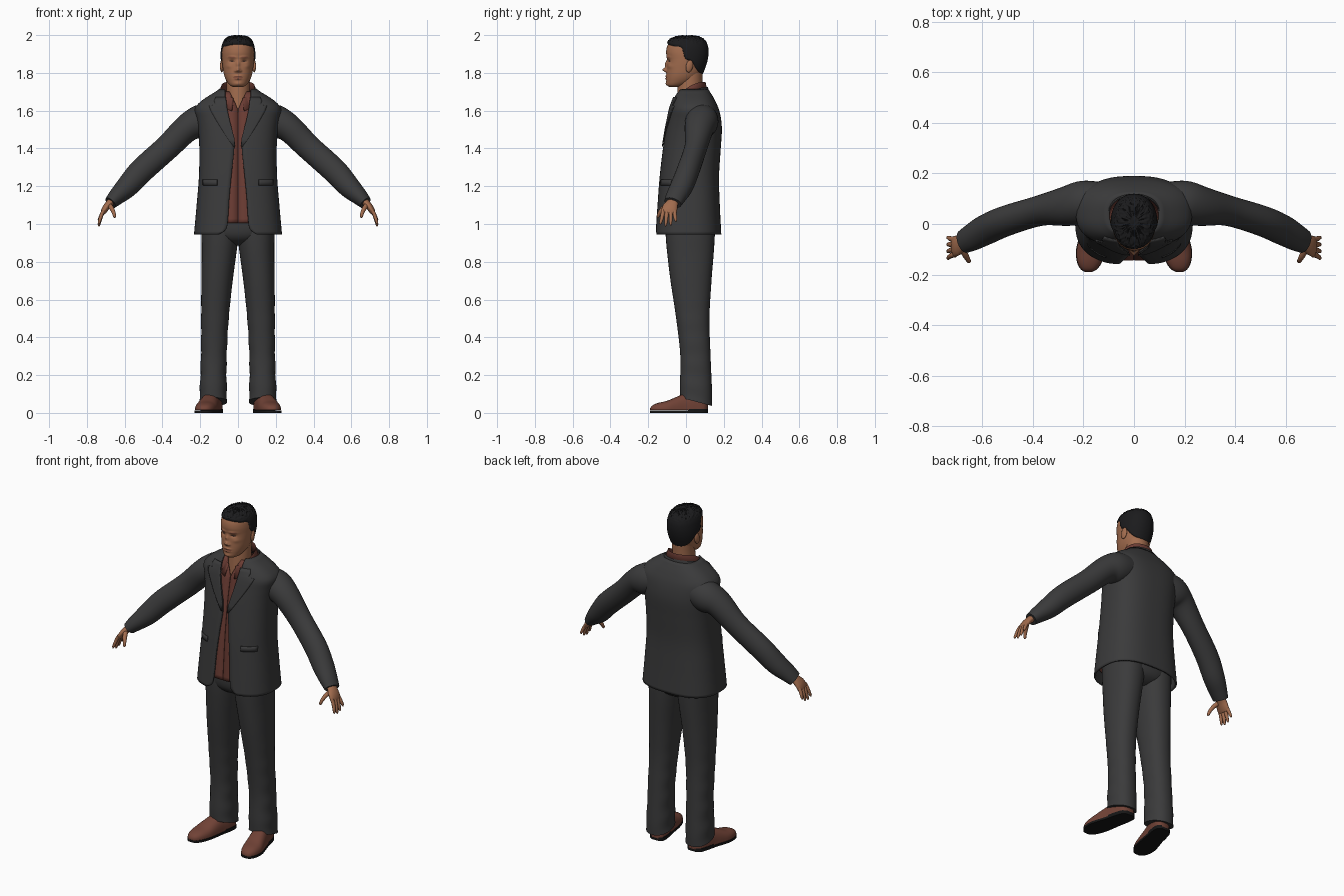
import bpy, bmesh, math, random
from mathutils import Vector, Matrix

if "Cube" in bpy.data.objects:
    bpy.data.objects.remove(bpy.data.objects["Cube"])

random.seed(4)


def material(name, rgb):
    m = bpy.data.materials.new(name)
    m.diffuse_color = (*rgb, 1)
    m.use_nodes = True
    m.node_tree.nodes["Principled BSDF"].inputs["Base Color"].default_value = m.diffuse_color
    return m


SUIT = material("charcoal cloth", (.043, .043, .044))
SHIRT = material("rust shirt", (.15, .046, .034))
SKIN = material("skin", (.36, .150, .076))
LIP = material("lip and brow", (.24, .085, .05))
EYE = material("eye dark", (.05, .025, .018))
HAIR = material("black hair", (.011, .011, .012))
SHOE = material("brown leather", (.165, .055, .037))
SOLE = material("black sole", (.008, .008, .008))


def curve(tab, t):
    """Smooth interpolation of rows (t, a, b, ...)."""
    t = min(max(t, tab[0][0]), tab[-1][0])
    i = 0
    while i < len(tab) - 2 and t > tab[i + 1][0]:
        i += 1
    p, q = tab[i], tab[i + 1]
    o, r = tab[max(i - 1, 0)], tab[min(i + 2, len(tab) - 1)]
    h = q[0] - p[0]
    s = (t - p[0]) / h
    out = []
    for k in range(1, len(p)):
        m0 = (q[k] - o[k]) / (q[0] - o[0]) * h
        m1 = (r[k] - p[k]) / (r[0] - p[0]) * h
        out.append((2*s**3 - 3*s*s + 1) * p[k] + (s**3 - 2*s*s + s) * m0
                   + (3*s*s - 2*s**3) * q[k] + (s**3 - s*s) * m1)
    return out


def finish(name, bm, mats, mirror=False, thick=0, angle=50):
    bmesh.ops.recalc_face_normals(bm, faces=bm.faces)
    me = bpy.data.meshes.new(name)
    bm.to_mesh(me)
    bm.free()
    for m in mats:
        me.materials.append(m)
    me.polygons.foreach_set("use_smooth", [True] * len(me.polygons))
    me.set_sharp_from_angle(angle=math.radians(angle))
    ob = bpy.data.objects.new(name, me)
    bpy.context.collection.objects.link(ob)
    if thick:
        mod = ob.modifiers.new("thickness", "SOLIDIFY")
        mod.thickness, mod.offset = thick, 0
    if mirror:
        ob.modifiers.new("mirror", "MIRROR").use_clip = False
    return ob


def grid(rings, closed=True, cap=True):
    bm = bmesh.new()
    vs = [[bm.verts.new(p) for p in r] for r in rings]
    n = len(rings[0])
    for a, b in zip(vs, vs[1:]):
        for j in range(n if closed else n - 1):
            k = (j + 1) % n
            bm.faces.new((a[j], a[k], b[k], b[j]))
    if closed and cap:
        bm.faces.new(vs[0])
        bm.faces.new(vs[-1])
    return bm


def spow(v, p):
    return math.copysign(abs(v) ** p, v)


def level(z, w, yf, yb, cx=0, n=48, p=1.0, gap=0):
    """Horizontal rounded ring, optionally open at the front by +-gap."""
    a0 = math.asin(min(1, gap / w) ** (1 / p)) if gap else 0
    pts = []
    for i in range(n):
        a = a0 + (2 * math.pi - 2 * a0) * i / (n - 1 if gap else n)
        pts.append(Vector((cx + w * spow(math.sin(a), p),
                           (yf + yb) / 2 - (yb - yf) / 2 * spow(math.cos(a), p), z)))
    return pts


def steps(a, b, n):
    return [a + (b - a) * i / n for i in range(n + 1)]


def tube(path, n=20):
    """Rings across a path of (x, y, z, thickness radius, y radius)."""
    c = [Vector(p[:3]) for p in path]
    rings = []
    for i, p in enumerate(path):
        t = (c[min(i + 1, len(c) - 1)] - c[max(i - 1, 0)]).normalized()
        v = (Vector((0, 1, 0)) - t * t.y).normalized()
        u = t.cross(v)
        rings.append([c[i] + u * p[3] * math.cos(a) + v * p[4] * math.sin(a)
                      for a in (2 * math.pi * k / n for k in range(n))])
    return grid(rings)


# Jacket body: z, half width, front, back; and half width of the opening
COAT = [(.945, .228, -.158, .182), (1.1, .214, -.147, .174), (1.25, .202, -.135, .17),
        (1.4, .2, -.117, .179), (1.5, .206, -.102, .185), (1.56, .216, -.09, .18),
        (1.61, .224, -.08, .168), (1.64, .2, -.07, .155), (1.67, .16, -.06, .14),
        (1.69, .125, -.05, .127), (1.71, .098, -.038, .115)]
OPEN = [(.945, .1), (.965, .068), (1.0, .056), (1.15, .045), (1.3, .03), (1.4, .02),
        (1.45, .022), (1.5, .035), (1.58, .055), (1.65, .066), (1.71, .068)]
P = .76
finish("jacket_body", grid([level(z, *curve(COAT, z), n=72, p=P, gap=curve(OPEN, z)[0])
                            for z in steps(.945, 1.71, 50)], closed=False), [SUIT], thick=.01)


def coat_y(z, x):
    w, yf, yb = curve(COAT, z)
    s = min(.98, abs(x) / w) ** (1 / P)
    return (yf + yb) / 2 - (yb - yf) / 2 * (1 - s * s) ** (P / 2)


def patch(name, rows, off, thick):
    """Cloth panel lying on the jacket front, rows of (z, x0, x1)."""
    bm = grid([[(x, coat_y(z, x) - off, z) for x in steps(x0, x1, 8)] for z, x0, x1 in rows],
              closed=False)
    finish(name, bm, [SUIT], mirror=True, thick=thick, angle=35)


LAPEL = [(1.41, .005), (1.45, .03), (1.5, .05), (1.55, .068), (1.6, .085), (1.625, .09),
         (1.63, .055), (1.65, .06), (1.67, .05)]
rows = [(z, curve(OPEN, z)[0] - .004, curve(OPEN, z)[0] + w) for z, w in LAPEL]
patch("lapels", rows, .009, .006)
patch("pocket_flaps", [(z, .11, .185) for z in (1.205, 1.22, 1.235)], .007, .005)

# Sleeves
ARM = [(.12, .085, 1.56, .08, .08), (.2, .083, 1.54, .09, .088), (.27, .07, 1.507, .074, .078),
       (.375, .052, 1.405, .067, .06), (.508, .012, 1.285, .066, .06),
       (.585, -.022, 1.2, .059, .06), (.64, -.052, 1.147, .046, .054),
       (.675, -.07, 1.112, .035, .047)]
ARM_T = [(i, *r) for i, r in enumerate(ARM)]
finish("sleeves", tube([curve(ARM_T, t) for t in steps(0, 7, 35)], 32), [SUIT], mirror=True)


def collar(name, mat, w, yf, yb, top, bottom, flare, end):
    """Folded collar; top and bottom are (back, front) heights."""
    yc, d = (yf + yb) / 2, (yb - yf) / 2
    rings = []
    for part in range(3):
        ring = []
        for a in steps(-end, end, 40):
            k = (1 - math.cos(a)) / 2
            f = (.97, 1, flare[0] + flare[1] * k)[part]
            h = top if part == 1 else bottom
            ring.append((w * f * math.sin(a), yc + d * f * math.cos(a),
                         h[0] + (h[1] - h[0]) * k * k))
        rings.append(ring)
    finish(name, grid(rings, closed=False), [mat], thick=.006, angle=40)


collar("jacket_collar", SUIT, .105, -.058, .116, (1.722, 1.635), (1.68, 1.6), (1.12, .25), 2.3)
collar("shirt_collar", SHIRT, .088, -.058, .103, (1.75, 1.66), (1.7, 1.595), (1.1, .24), 2.87)

# Shirt with a small open neck
VEE = [(1.0, .001), (1.6, .001), (1.65, .02), (1.7, .045)]
rings = []
for z in steps(1.005, 1.7, 30):
    w, yf, yb = curve(COAT, z)
    rings.append(level(z, w - .016, yf + .011, yb - .016, n=60, p=P,
                       gap=max(.001, curve(VEE, z)[0])))
finish("shirt", grid(rings, closed=False), [SHIRT], thick=.003)

# Trousers: z, half width, front, back, centre x
LEG = [(.06, .074, -.03, .137, .131), (.12, .071, -.032, .138, .131), (.3, .068, -.03, .13, .128),
       (.5, .073, -.052, .124, .122), (.7, .083, -.082, .135, .111), (.85, .092, -.1, .147, .1),
       (.93, .097, -.107, .152, .096), (1.02, .097, -.11, .155, .095)]
rings = []
for z in steps(.06, 1.02, 48):
    w, yf, yb, cx = curve(LEG, z)
    w += .0025 * math.sin(z * 55) * max(0, 1 - z / .7)
    ring = level(z, w, yf, yb, cx, n=36, p=.9)
    for v in ring:  # hem drops towards the heel
        v.z -= (v.y - .05) * .33 * max(0, 1 - z / .3)
    rings.append(ring)
finish("trouser_legs", grid(rings), [SUIT], mirror=True)
HIP = [(.885, .05, -.03, .09), (.91, .13, -.085, .135), (.95, .18, -.112, .155), (1.03, .187, -.118, .158)]
finish("trouser_seat", grid([level(z, *curve(HIP, z), p=.85) for z in steps(.885, 1.03, 12)]), [SUIT])

# Shoes: y, centre x, half width, height
FOOT = [(-.19, .18, .012, .024), (-.18, .179, .03, .038), (-.15, .176, .048, .052),
        (-.1, .169, .058, .064), (-.05, .158, .056, .085), (0, .146, .052, .104),
        (.05, .135, .051, .11), (.1, .126, .043, .085), (.117, .123, .022, .05)]
upper, sole = [], []
for y in steps(-.19, .117, 40):
    cx, w, h = curve(FOOT, y)
    upper.append([(cx + w * spow(math.cos(a), .8), y, .014 + (h - .014) * math.sin(a) ** .8)
                  for a in (math.pi * i / 18 * .99999 for i in range(19))])
    s = w + .002
    top = .013 + (.008 if y > .01 else 0)
    sole.append([(cx - s, y, 0), (cx + s, y, 0), (cx + s, y, top), (cx - s, y, top)])
finish("shoe_uppers", grid(upper), [SHOE], mirror=True)
finish("shoe_soles", grid(sole), [SOLE], mirror=True)

# Hands
finish("palms", tube([(.655, -.06, 1.13, .022, .03), (.68, -.073, 1.11, .02, .032),
                      (.697, -.084, 1.09, .018, .04), (.711, -.09, 1.067, .016, .042),
                      (.717, -.092, 1.052, .008, .036)]), [SKIN], mirror=True)
for i, (name, tip) in enumerate((("index", .998), ("middle", .988), ("ring", .993), ("little", 1.012))):
    y, yt = -.123 + .021 * i, -.135 + .027 * i
    path = [(.709, y, 1.075, .009, .01), (.72, y, 1.055, .01, .011),
            (.73, (y + yt) / 2, (1.055 + tip) / 2, .009, .0095),
            (.736, yt, tip + .008, .007, .0075), (.737, yt, tip, .003, .003)]
    finish(name + "_fingers", tube(path, 10), [SKIN], mirror=True)
finish("thumbs", tube([(.682, -.095, 1.1, .014, .014), (.668, -.122, 1.082, .012, .013),
                       (.658, -.14, 1.06, .01, .01), (.653, -.148, 1.04, .008, .008),
                       (.652, -.15, 1.033, .003, .003)], 12), [SKIN], mirror=True)

# Neck
NECK = [(1.58, .06, -.05, .08), (1.68, .062, -.046, .085), (1.75, .062, -.042, .086), (1.8, .064, -.03, .088)]
finish("neck", grid([level(z, *curve(NECK, z)) for z in steps(1.58, 1.8, 8)]), [SKIN])

# Head: z, half width, front, back
HEAD = [(1.725, .026, -.088, -.035), (1.735, .044, -.1, .0), (1.76, .062, -.104, .05),
        (1.79, .074, -.104, .078), (1.83, .081, -.102, .096), (1.87, .085, -.1, .108),
        (1.91, .085, -.105, .113), (1.945, .079, -.098, .108), (1.97, .064, -.08, .09),
        (1.983, .044, -.052, .066), (1.989, .015, -.015, .03)]
# Face bumps: x, z, spread x, spread z, amount
BUMPS = [(0, 1.816, .011, .011, .022), (0, 1.845, .009, .018, .011), (.014, 1.81, .006, .006, .007),
         (.03, 1.882, .022, .007, .005), (.033, 1.862, .014, .008, -.007), (.05, 1.835, .015, .012, .004),
         (0, 1.783, .02, .005, .006), (0, 1.768, .017, .005, .006), (0, 1.742, .02, .01, .005)]
head_rings = [level(z, *curve(HEAD, z), n=128, p=.93) for z in steps(1.725, 1.989, 90)]
bm = grid(head_rings)
for v in bm.verts:
    if v.co.y < -.02:
        v.co.y -= sum(k * math.exp(-((abs(v.co.x) - x) / sx) ** 2 - ((v.co.z - z) / sz) ** 2)
                      for x, z, sx, sz, k in BUMPS)
for f in bm.faces:  # eyes, brows and lips
    c = f.calc_center_median()
    x = abs(c.x)
    if c.y < -.04:
        if ((x - .033) / .014) ** 2 + ((c.z - 1.862) / .004) ** 2 < 1:
            f.material_index = 2
        elif (((x - .034) / .02) ** 2 + ((c.z - 1.882) / .004) ** 2 < 1
              or (x / .026) ** 2 + ((c.z - 1.775) / .01) ** 2 < 1):
            f.material_index = 1
finish("head", bm, [SKIN, LIP, EYE], angle=80)

# Ears
bm = bmesh.new()
bmesh.ops.create_uvsphere(bm, u_segments=16, v_segments=10, radius=1, matrix=Matrix.Translation(
    (.086, .018, 1.835)) @ Matrix.Rotation(-.2, 4, 'X') @ Matrix.Rotation(.2, 4, 'Z')
    @ Matrix.Diagonal((.009, .019, .033, 1)))
finish("ears", bm, [SKIN], mirror=True)

# Short hair: a cap over the skull, trimmed along the hairline
LINE = [(-.11, 1.95), (-.06, 1.937), (-.02, 1.925), (-.005, 1.875), (.03, 1.855), (.06, 1.81), (.1, 1.775)]
bm = grid(head_rings)
for v in bm.verts:
    s = min(max((v.co.z - curve(LINE, v.co.y)[0]) / .01, 0), 1)
    tuft = random.uniform(-.003, .006) * min(max((v.co.z - 1.945) / .02, 0), 1)
    out = (v.co - Vector((0, .01, 1.87))).normalized()
    v.co += out * (-.004 + s * (.011 + tuft))
    v.co.z = min(v.co.z, 2.0)
bmesh.ops.delete(bm, geom=[f for f in bm.faces if f.calc_center_median().z
                           < curve(LINE, f.calc_center_median().y)[0] - .012], context='FACES')
finish("hair", bm, [HAIR], angle=80)
